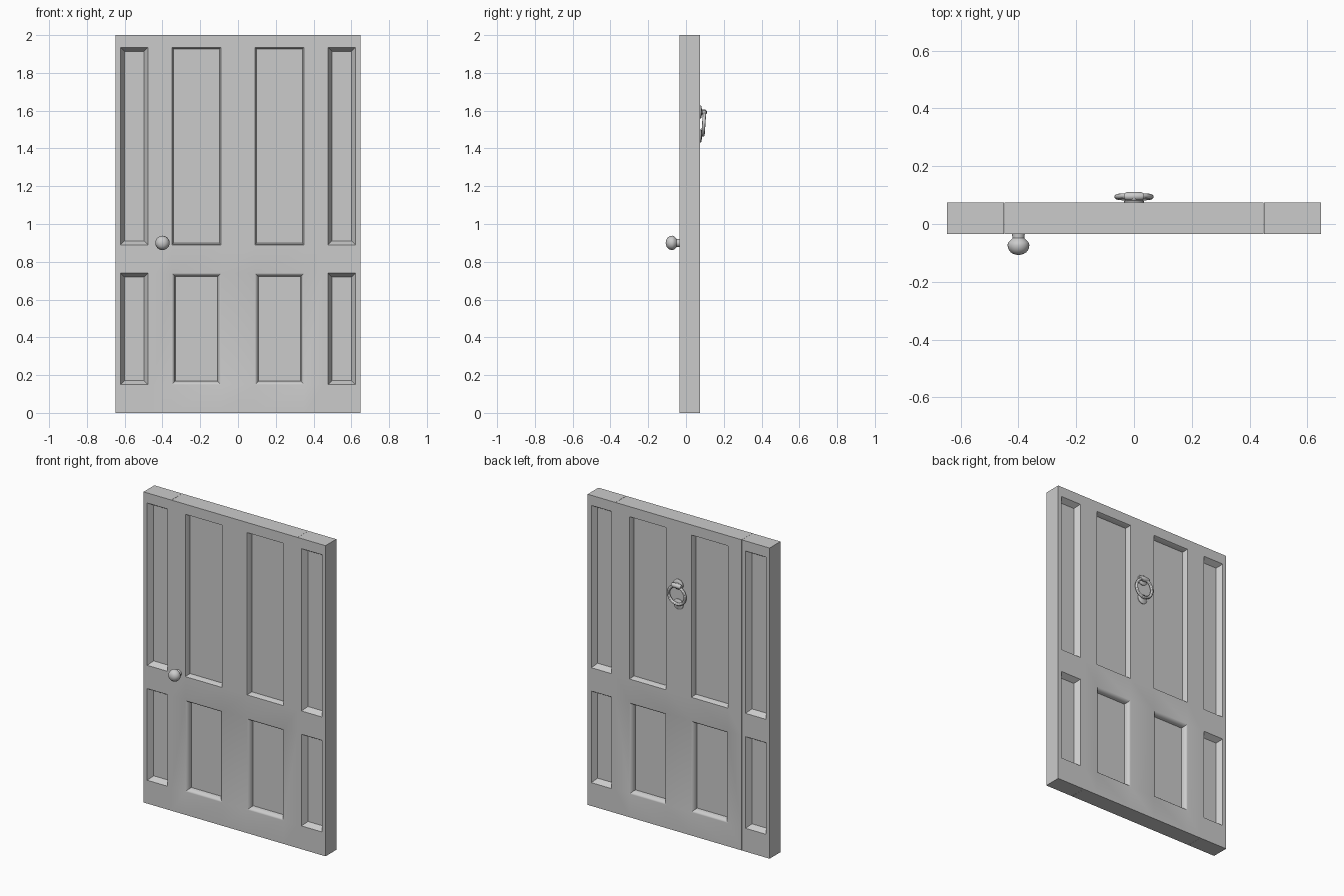
import bpy, bmesh, math
from mathutils import Matrix

if "Cube" in bpy.data.objects:
    bpy.data.objects.remove(bpy.data.objects["Cube"])

FRONT, BACK = -0.035, 0.075
# panel moulding profiles: (inset, depth)
TALL = [(0, 0), (0.003, 0.005), (0.009, 0.035)]
ROUNDED = [(0, 0), (0.006, 0.003), (0.012, 0.010), (0.016, 0.020), (0.018, 0.035)]
SPLAYED = [(0, 0), (0.021, 0.035)]
ZS = [0, 0.15, 0.74, 0.89, 1.935, 2.0]


def finish(bm, name, angle=30):
    bmesh.ops.recalc_face_normals(bm, faces=bm.faces)
    me = bpy.data.meshes.new(name)
    bm.to_mesh(me)
    bm.free()
    ob = bpy.data.objects.new(name, me)
    bpy.context.collection.objects.link(ob)
    bpy.context.view_layer.objects.active = ob
    ob.select_set(True)
    bpy.ops.object.shade_smooth_by_angle(angle=math.radians(angle))
    ob.select_set(False)
    return ob


def board(name, xs, panels):
    """Slab split into a grid; cells in panels are sunk on both faces."""
    bm = bmesh.new()

    def face(pts):
        bm.faces.new([bm.verts.new(p) for p in pts])

    def ring(x0, x1, z0, z1, inset, y):
        a, b, c, d = x0 + inset, x1 - inset, z0 + inset, z1 - inset
        return [(a, y, c), (b, y, c), (b, y, d), (a, y, d)]

    for y, s in ((FRONT, 1), (BACK, -1)):
        for i in range(len(xs) - 1):
            for j in range(len(ZS) - 1):
                prof = panels.get((i, j), [(0, 0)])
                rings = [ring(xs[i], xs[i + 1], ZS[j], ZS[j + 1], n, y + s * d) for n, d in prof]
                for p, q in zip(rings, rings[1:]):
                    for k in range(4):
                        m = (k + 1) % 4
                        face([p[k], p[m], q[m], q[k]])
                face(rings[-1])
    # outer edges
    for z in (ZS[0], ZS[-1]):
        for a, b in zip(xs, xs[1:]):
            face([(a, FRONT, z), (b, FRONT, z), (b, BACK, z), (a, BACK, z)])
    for x in (xs[0], xs[-1]):
        for a, b in zip(ZS, ZS[1:]):
            face([(x, FRONT, a), (x, FRONT, b), (x, BACK, b), (x, BACK, a)])
    bmesh.ops.remove_doubles(bm, verts=bm.verts, dist=1e-5)
    return finish(bm, name)


def lathe(name, profile, loc, rot, segs=24):
    """Revolve (radius, height) points about local z, then place."""
    bm = bmesh.new()
    vs = [bm.verts.new((r, 0, h)) for r, h in profile]
    es = [bm.edges.new(e) for e in zip(vs, vs[1:])]
    bmesh.ops.spin(bm, geom=vs + es, axis=(0, 0, 1), cent=(0, 0, 0),
                   angle=math.tau, steps=segs, use_duplicate=False)
    bmesh.ops.remove_doubles(bm, verts=bm.verts, dist=1e-5)
    bm.transform(Matrix.Translation(loc) @ rot)
    return finish(bm, name, 40)


# door leaf and the two side panels
board("door_leaf", [-0.449, -0.35, -0.09, 0.09, 0.35, 0.449],
      {(1, 1): ROUNDED, (3, 1): ROUNDED, (1, 3): TALL, (3, 3): TALL})
for s, side in ((-1, "left"), (1, "right")):
    board("side_panel_" + side, sorted(s * x for x in (0.45, 0.477, 0.622, 0.648)),
          {(1, 1): SPLAYED, (1, 3): SPLAYED})

# knob on the front
to_front = Matrix.Rotation(math.pi / 2, 4, 'X')
to_back = Matrix.Rotation(-math.pi / 2, 4, 'X')
to_side = Matrix.Rotation(math.pi / 2, 4, 'Y')
lathe("door_knob", [(0, -0.002), (0.022, -0.002), (0.021, 0.014), (0.027, 0.020), (0.035, 0.028),
                    (0.038, 0.038), (0.035, 0.052), (0.027, 0.063), (0.017, 0.069), (0, 0.073)],
      (-0.40, FRONT, 0.90), to_front)

# knocker on the back: plates, hinge stem, hinge barrel, ring
disc = [(0, -0.002), (0.034, -0.002), (0.034, 0.004), (0.029, 0.008), (0, 0.009)]
lathe("knocker_top_plate", disc, (0, BACK, 1.593), to_back)
lathe("knocker_strike_plate", disc, (0, BACK, 1.466), to_back)
lathe("knocker_stem", [(0, 0), (0.013, 0), (0.011, 0.024), (0, 0.024)], (0, BACK, 1.593), to_back, 16)
lathe("knocker_barrel", [(0, -0.034), (0.010, -0.034), (0.014, -0.026), (0.015, 0),
                         (0.014, 0.026), (0.010, 0.034), (0, 0.034)],
      (0, 0.096, 1.592), to_side, 16)
bpy.ops.mesh.primitive_torus_add(major_radius=0.059, minor_radius=0.009, major_segments=32,
                                 minor_segments=12, location=(0, 0.094, 1.530),
                                 rotation=(math.radians(86), 0, 0))
bpy.context.object.name = "knocker_ring"
bpy.ops.object.shade_smooth_by_angle()
